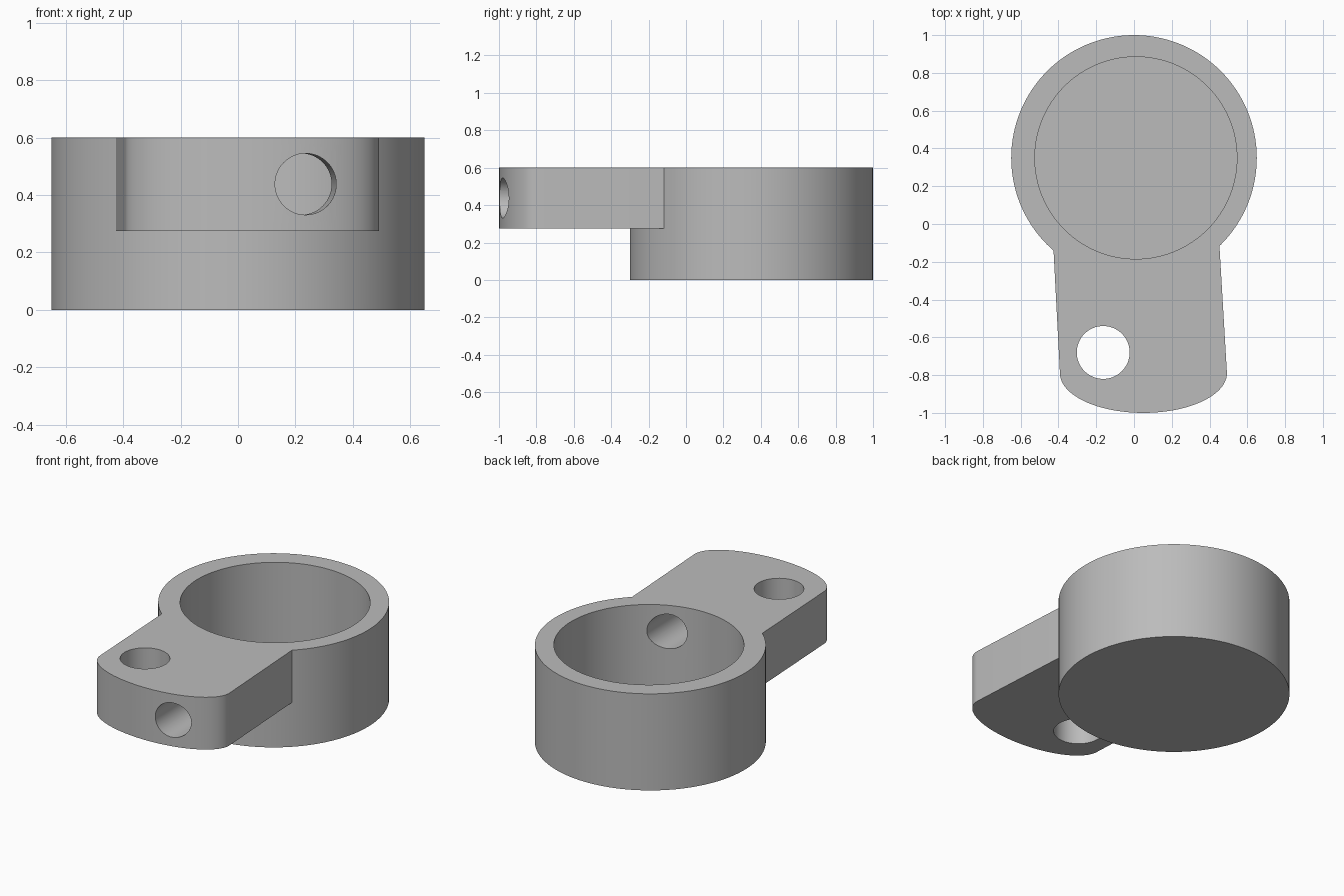
import bpy, bmesh, math
from mathutils import Matrix, Vector

cube = bpy.data.objects.get("Cube")
if cube:
    bpy.data.objects.remove(cube, do_unlink=True)

grey = bpy.data.materials.new("plain grey")
grey.use_nodes = True
colour = (0.5, 0.5, 0.5, 1)
grey.diffuse_color = colour
grey.node_tree.nodes["Principled BSDF"].inputs["Base Color"].default_value = colour


def add_object(name, bm):
    bmesh.ops.recalc_face_normals(bm, faces=bm.faces)
    mesh = bpy.data.meshes.new(name)
    bm.to_mesh(mesh)
    bm.free()
    mesh.materials.append(grey)
    obj = bpy.data.objects.new(name, mesh)
    bpy.context.collection.objects.link(obj)
    return obj


def rod(name, start, end, radius, sides=96):
    """Solid cylinder between two points."""
    start, end = Vector(start), Vector(end)
    axis = end - start
    turn = Vector((0, 0, 1)).rotation_difference(axis).to_matrix().to_4x4()
    bm = bmesh.new()
    bmesh.ops.create_cone(bm, cap_ends=True, segments=sides, radius1=radius,
                          radius2=radius, depth=axis.length,
                          matrix=Matrix.Translation((start + end) / 2) @ turn)
    return add_object(name, bm)


def prism(name, outline, bottom, top):
    """Flat outline extruded upwards."""
    bm = bmesh.new()
    face = bm.faces.new([bm.verts.new((x, y, bottom)) for x, y in outline])
    new = bmesh.ops.extrude_face_region(bm, geom=[face])["geom"]
    verts = [v for v in new if isinstance(v, bmesh.types.BMVert)]
    bmesh.ops.translate(bm, verts=verts, vec=(0, 0, top - bottom))
    return add_object(name, bm)


def combine(target, tool, operation):
    mod = target.modifiers.new(tool.name, "BOOLEAN")
    mod.operation, mod.solver, mod.object = operation, "EXACT", tool
    bpy.context.view_layer.objects.active = target
    bpy.ops.object.modifier_apply(modifier=mod.name)
    bpy.data.objects.remove(tool, do_unlink=True)


# Round cup body
body = rod("cup_with_arm", (0, 0.35, 0), (0, 0.35, 0.6), 0.65, 128)

# Slightly skewed arm with an elliptical end
end = []
for i in range(49):
    a = math.pi * (1 + i / 48)
    end.append((0.05 + 0.442 * math.cos(a), -0.79 + 0.21 * math.sin(a)))
arm = prism("arm", [(-0.42, 0.0)] + [(-0.426, -0.14)] + end
            + [(0.452, -0.11), (0.445, 0.0)], 0.275, 0.6)
combine(body, arm, "UNION")

# Cup cavity, upright hole and cross hole into the cavity
combine(body, rod("cavity", (0.01, 0.35, 0.07), (0.01, 0.35, 0.9), 0.535, 128), "DIFFERENCE")
combine(body, rod("upright_hole", (-0.163, -0.68, 0.1), (-0.163, -0.68, 0.8), 0.14, 64), "DIFFERENCE")
combine(body, rod("cross_hole", (0.24, -1.2, 0.438), (0.216, 0.1, 0.438), 0.107, 64), "DIFFERENCE")

# Smooth round walls with crisp rims
bpy.ops.object.select_all(action="DESELECT")
body.select_set(True)
bpy.context.view_layer.objects.active = body
bpy.ops.object.shade_smooth_by_angle(angle=math.radians(30))
